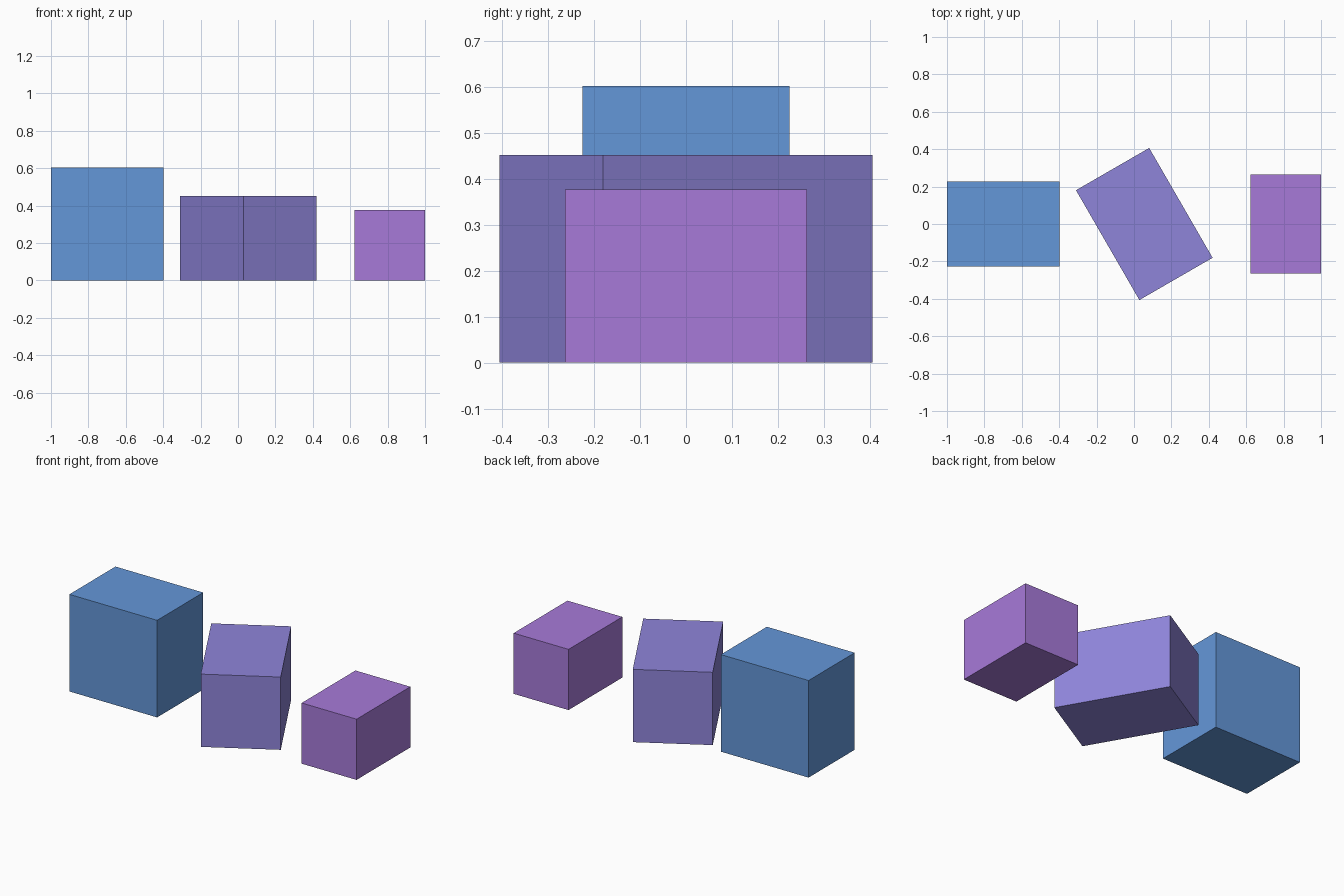
import bpy
from math import radians

default = bpy.data.objects.get("Cube")
if default:
    bpy.data.objects.remove(default, do_unlink=True)


def linear(channel):
    c = channel / 255
    return c / 12.92 if c <= 0.04045 else ((c + 0.055) / 1.055) ** 2.4


def make_material(name, rgb):
    mat = bpy.data.materials.new(name)
    mat.use_nodes = True
    colour = (*[linear(c) for c in rgb], 1)
    mat.diffuse_color = colour
    mat.node_tree.nodes["Principled BSDF"].inputs["Base Color"].default_value = colour
    return mat


def make_box(name, x, size, turn, mat):
    """Box standing on the ground, turned about its vertical axis."""
    bpy.ops.mesh.primitive_cube_add(size=1, location=(x, 0, size[2] / 2),
                                    rotation=(0, 0, radians(turn)))
    box = bpy.context.object
    box.name = name
    box.scale = size
    box.data.materials.append(mat)


# Three separate boxes in a row, the middle one turned
make_box("tall_box", -0.699, (0.603, 0.452, 0.603), 0,
         make_material("blue", (100, 151, 217)))
make_box("turned_box", 0.055, (0.452, 0.678, 0.452), 30,
         make_material("violet", (143, 133, 218)))
make_box("small_box", 0.811, (0.377, 0.528, 0.377), 0,
         make_material("purple", (167, 122, 217)))
